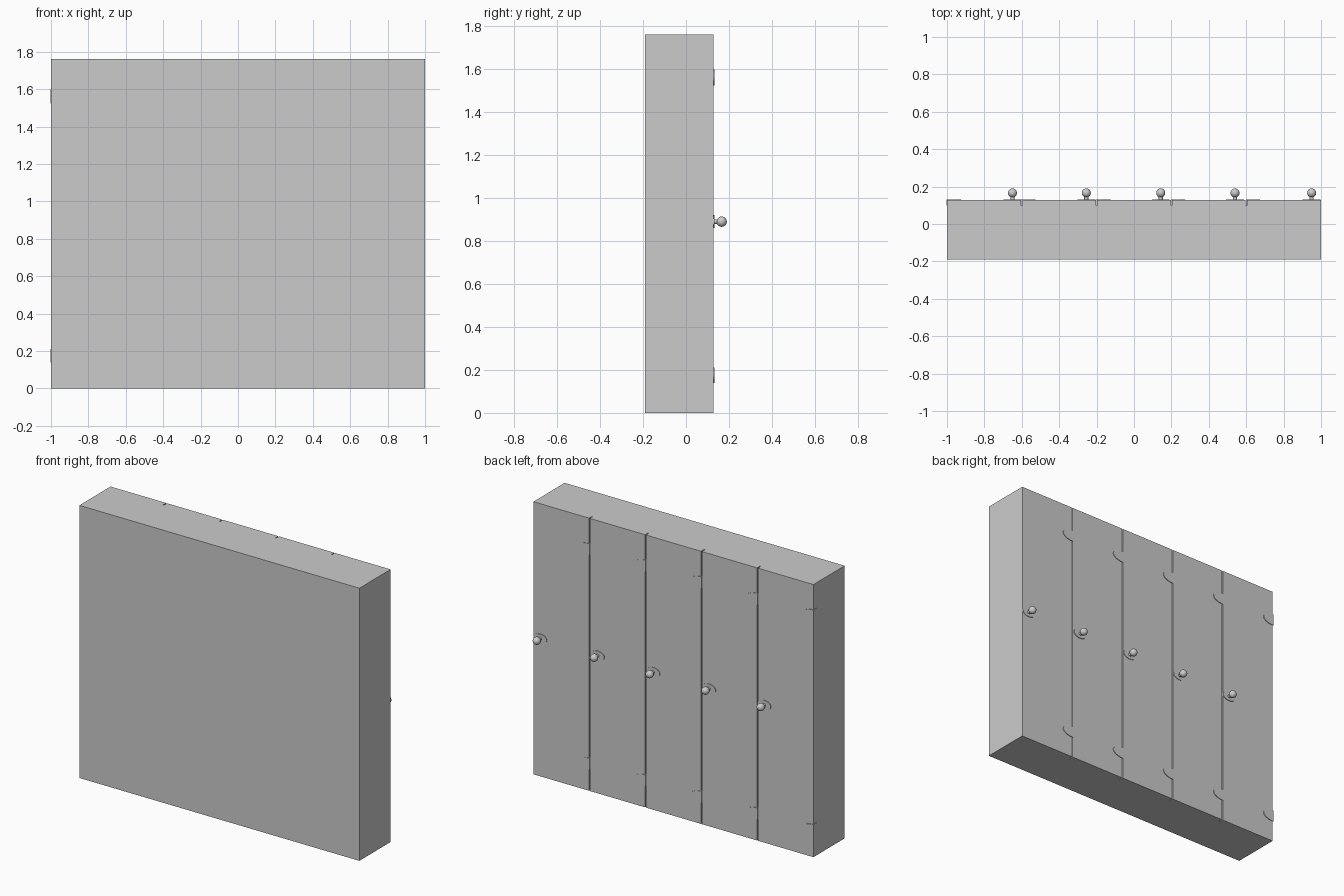
import bpy, bmesh
from math import pi, cos, sin

if "Cube" in bpy.data.objects:
    bpy.data.objects.remove(bpy.data.objects["Cube"])

Y0, Y1, H = -0.19, 0.128, 1.76   # back panel, door face, height
T = 0.004                        # thickness of metal plates


def extrude(name, pts, offset):
    """Close a planar outline and extrude it along offset."""
    bm = bmesh.new()
    f = bm.faces.new([bm.verts.new(p) for p in pts])
    res = bmesh.ops.extrude_face_region(bm, geom=[f])
    vs = [g for g in res["geom"] if isinstance(g, bmesh.types.BMVert)]
    bmesh.ops.translate(bm, verts=vs, vec=offset)
    bmesh.ops.recalc_face_normals(bm, faces=bm.faces[:])
    me = bpy.data.meshes.new(name)
    bm.to_mesh(me)
    bm.free()
    ob = bpy.data.objects.new(name, me)
    bpy.context.collection.objects.link(ob)
    return ob


def box(name, lo, hi):
    x0, y0, z0 = lo
    x1, y1, z1 = hi
    return extrude(name, [(x0, y0, z0), (x1, y0, z0), (x1, y1, z0), (x0, y1, z0)], (0, 0, z1 - z0))


def smooth(ob):
    bpy.ops.object.select_all(action='DESELECT')
    ob.select_set(True)
    bpy.context.view_layer.objects.active = ob
    bpy.ops.object.shade_smooth_by_angle()


# Cabinet block with narrow full-height door gaps
outline = [(1, Y1), (1, Y0), (-1, Y0), (-1, Y1)]
for x in (-0.6, -0.2, 0.2, 0.6):
    a, b = x - 0.003, x + 0.003
    outline += [(a, Y1), (a, Y1 - 0.03), (b, Y1 - 0.03), (b, Y1)]
extrude("locker_cabinet", [(x, y, 0) for x, y in outline], (0, 0, H))

knob_x = (-0.65, -0.255, 0.143, 0.54, 0.95)
for i, kx in enumerate(knob_x):
    hx = -1 + 0.4 * i
    # Hinges: rounded leaf on the door and a narrow leaf folded into the gap
    for tag, z in (("lower", 0.175), ("upper", 1.56)):
        pts = []
        for k in range(17):
            t = -pi / 2 + pi * k / 16
            pts.append((hx + 0.002 + 0.072 * cos(t), Y1, z + 0.037 * sin(t)))
        smooth(extrude(f"{tag}_hinge_{i + 1}", pts, (0, T, 0)))
        box(f"{tag}_hinge_leaf_{i + 1}", (hx - 0.002, Y1 - 0.03, z - 0.037),
            (hx + 0.002, Y1 + T, z + 0.037))
    # Knob: oval plate, stem and ball
    z = 0.89
    ring = [2 * pi * k / 32 for k in range(32)]
    smooth(extrude(f"knob_plate_{i + 1}",
                   [(kx + 0.048 * cos(t), Y1, z + 0.03 * sin(t)) for t in ring], (0, T, 0)))
    smooth(extrude(f"knob_stem_{i + 1}",
                   [(kx + 0.011 * cos(t), Y1, z + 0.011 * sin(t)) for t in ring], (0, 0.03, 0)))
    bpy.ops.mesh.primitive_uv_sphere_add(segments=32, ring_count=16, radius=0.024,
                                         location=(kx, 0.166, z))
    ball = bpy.context.object
    ball.name = f"knob_ball_{i + 1}"
    smooth(ball)
